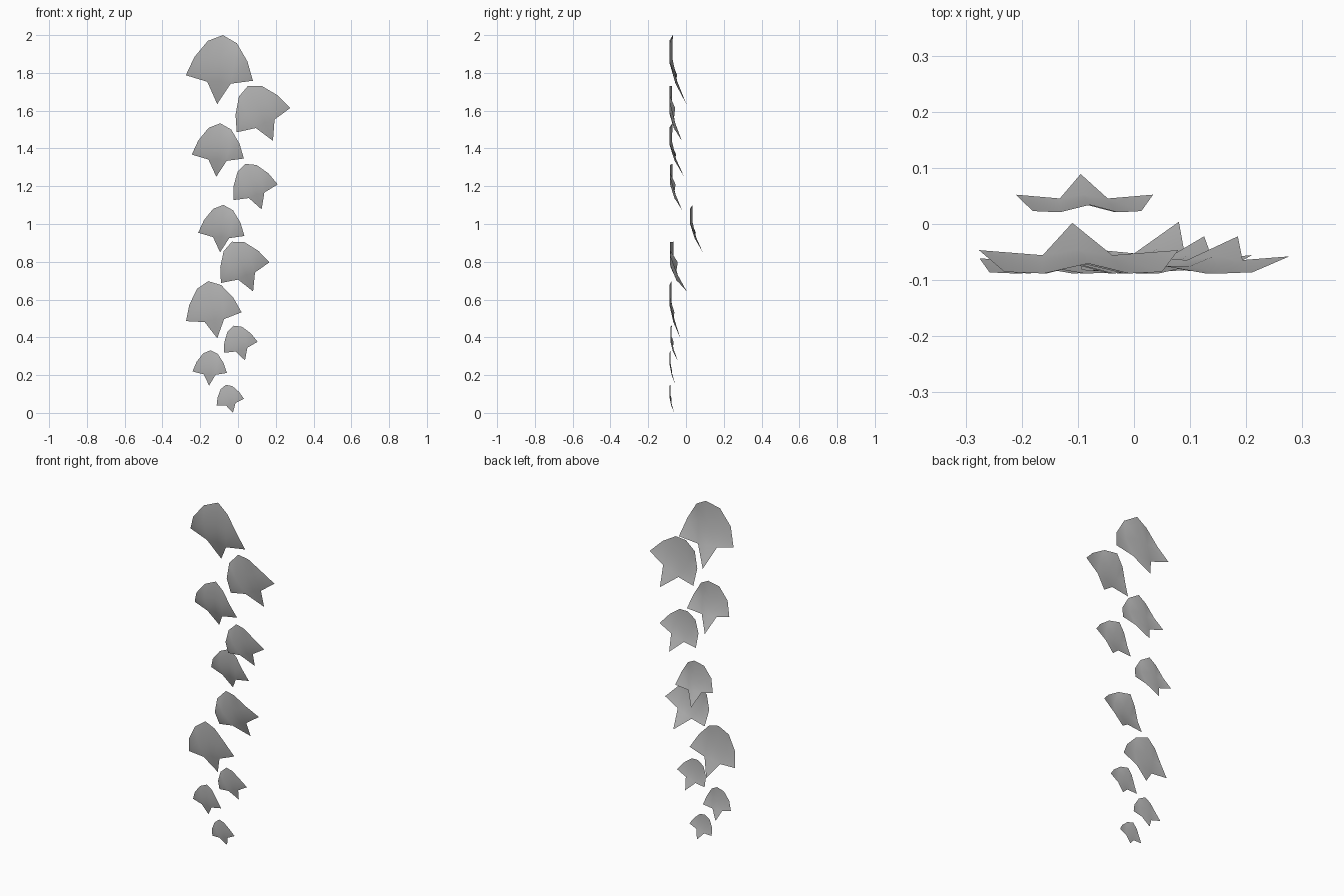
import bpy, bmesh
from math import radians

cube = bpy.data.objects.get("Cube")
if cube:
    bpy.data.objects.remove(cube, do_unlink=True)

# Single leaf colour
grey = bpy.data.materials.new("leaf_grey")
grey.use_nodes = True
colour = (0.5, 0.5, 0.5, 1)
grey.diffuse_color = colour
grey.node_tree.nodes["Principled BSDF"].inputs["Base Color"].default_value = colour

# Right half of a three-lobed leaf: across, curl, along (tip at origin)
points = {
    "tip": (0, 1, 0),
    "rib_low": (0, 0.46, 0.33),
    "rib_high": (0, 0.19, 0.65),
    "apex": (0, 0.2, 1),
    "notch": (0.17, 0.36, 0.31),
    "middle": (0.2, 0, 0.62),
    "shoulder": (0.21, 0, 0.9),
    "lobe": (0.487, 0.46, 0.378),
    "side": (0.385, 0.03, 0.65),
}
panels = [
    ("tip", "notch", "rib_low"),
    ("rib_low", "notch", "middle", "rib_high"),
    ("rib_high", "middle", "shoulder", "apex"),
    ("notch", "lobe", "side", "middle"),
    ("middle", "side", "shoulder"),
]


def make_leaf_mesh():
    bm = bmesh.new()
    verts = {name: bm.verts.new(co) for name, co in points.items()}
    for panel in panels:
        bm.faces.new([verts[name] for name in panel]).smooth = True
    # Left half shares the midrib
    left = {name: v if v.co.x == 0 else bm.verts.new((-v.co.x, v.co.y, v.co.z))
            for name, v in verts.items()}
    for panel in panels:
        bm.faces.new([left[name] for name in reversed(panel)]).smooth = True
    mesh = bpy.data.meshes.new("leaf")
    bm.to_mesh(mesh)
    bm.free()
    mesh.materials.append(grey)
    return mesh


# Leaves down the hanging strand: tip x, tip z, length, lean, curl depth, front y
leaves = [
    (-0.11, 1.635, 0.366, -4.7, 0.09, -0.088),
    (0.185, 1.44, 0.32, 24.4, 0.066, -0.088),
    (-0.115, 1.25, 0.284, -4.3, 0.078, -0.088),
    (0.125, 1.077, 0.256, 19.5, 0.062, -0.084),
    (-0.095, 0.85, 0.252, -4, 0.068, 0.021),
    (0.08, 0.643, 0.286, 23, 0.088, -0.084),
    (-0.11, 0.395, 0.306, 9, 0.058, -0.088),
    (0.037, 0.278, 0.193, 18, 0.038, -0.083),
    (-0.153, 0.145, 0.187, -2.5, 0.033, -0.088),
    (-0.027, 0, 0.153, 14, 0.026, -0.088),
]
leaf_mesh = make_leaf_mesh()
for number, (x, z, length, lean, curl, y) in enumerate(leaves, 1):
    leaf = bpy.data.objects.new(f"leaf_{number}", leaf_mesh)
    bpy.context.collection.objects.link(leaf)
    leaf.location = (x, y, z)
    leaf.rotation_euler.y = -radians(lean)
    leaf.scale = (length, curl, length)
